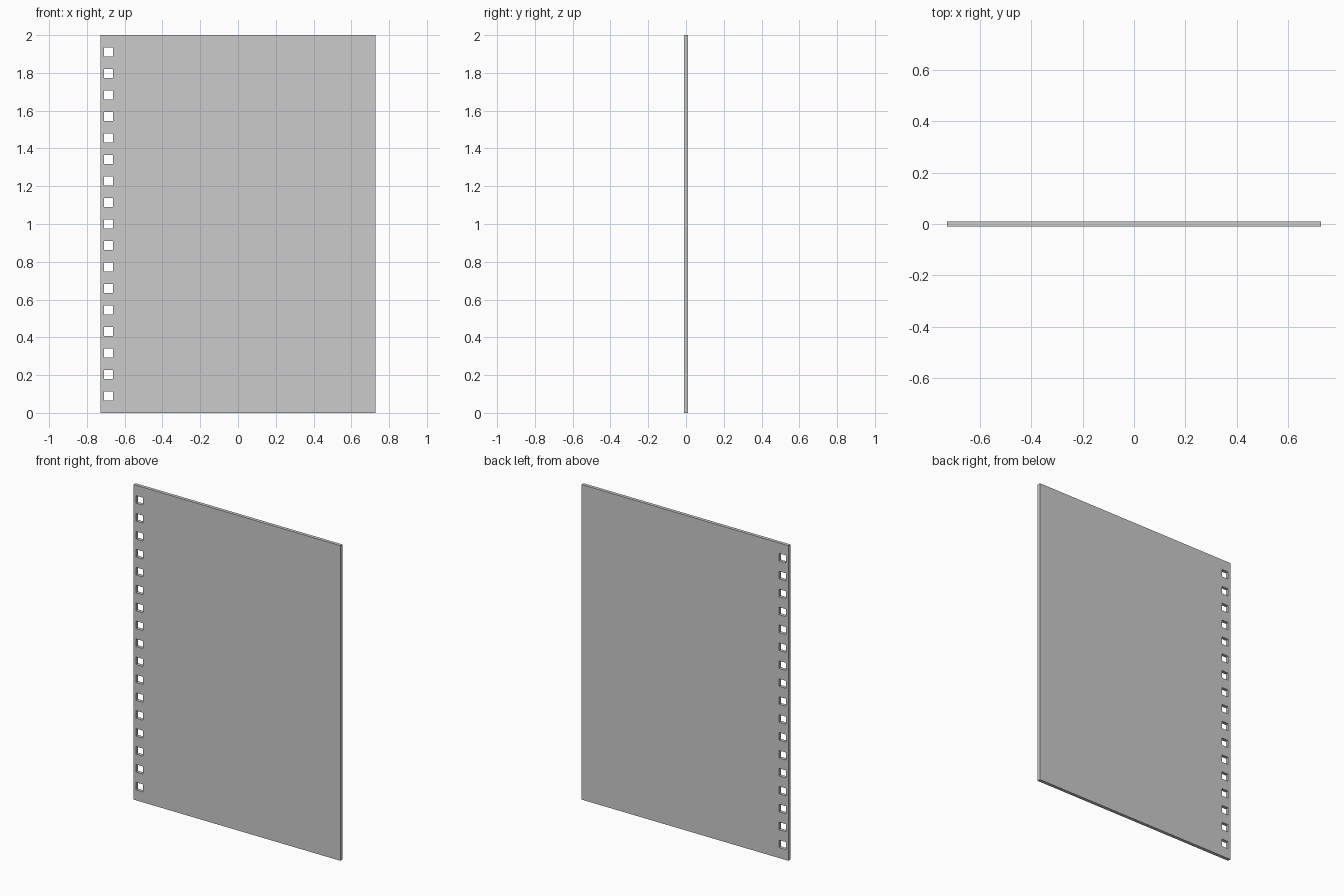
import bpy, bmesh
from mathutils import Matrix, Vector

if "Cube" in bpy.data.objects:
    bpy.data.objects.remove(bpy.data.objects["Cube"])

W, H, T = 1.454, 2.0, 0.021       # sheet width, height, thickness
HOLES, HOLE = 17, 0.048           # punched square holes
HOLE_X, Z_LOW, Z_HIGH = -0.685, 0.09, 1.91


def add_box(bm, centre, size):
    m = Matrix.Translation(centre) @ Matrix.Diagonal((*size, 1))
    bmesh.ops.create_cube(bm, size=1, matrix=m)


def make_object(name, bm):
    mesh = bpy.data.meshes.new(name)
    bm.to_mesh(mesh)
    bm.free()
    ob = bpy.data.objects.new(name, mesh)
    bpy.context.collection.objects.link(ob)
    return ob


# Flat cover sheet
bm = bmesh.new()
add_box(bm, Vector((0, 0, H / 2)), (W, T, H))
sheet = make_object("punched_sheet", bm)

# Row of square punches along the left edge
bm = bmesh.new()
for i in range(HOLES):
    z = Z_LOW + (Z_HIGH - Z_LOW) * i / (HOLES - 1)
    add_box(bm, Vector((HOLE_X, 0, z)), (HOLE, T * 4, HOLE))
punch = make_object("hole_cutter", bm)

# Cut the holes through the sheet
mod = sheet.modifiers.new("binding_holes", 'BOOLEAN')
mod.operation = 'DIFFERENCE'
mod.solver = 'EXACT'
mod.object = punch
bpy.context.view_layer.objects.active = sheet
bpy.ops.object.modifier_apply(modifier=mod.name)
bpy.data.objects.remove(punch)
